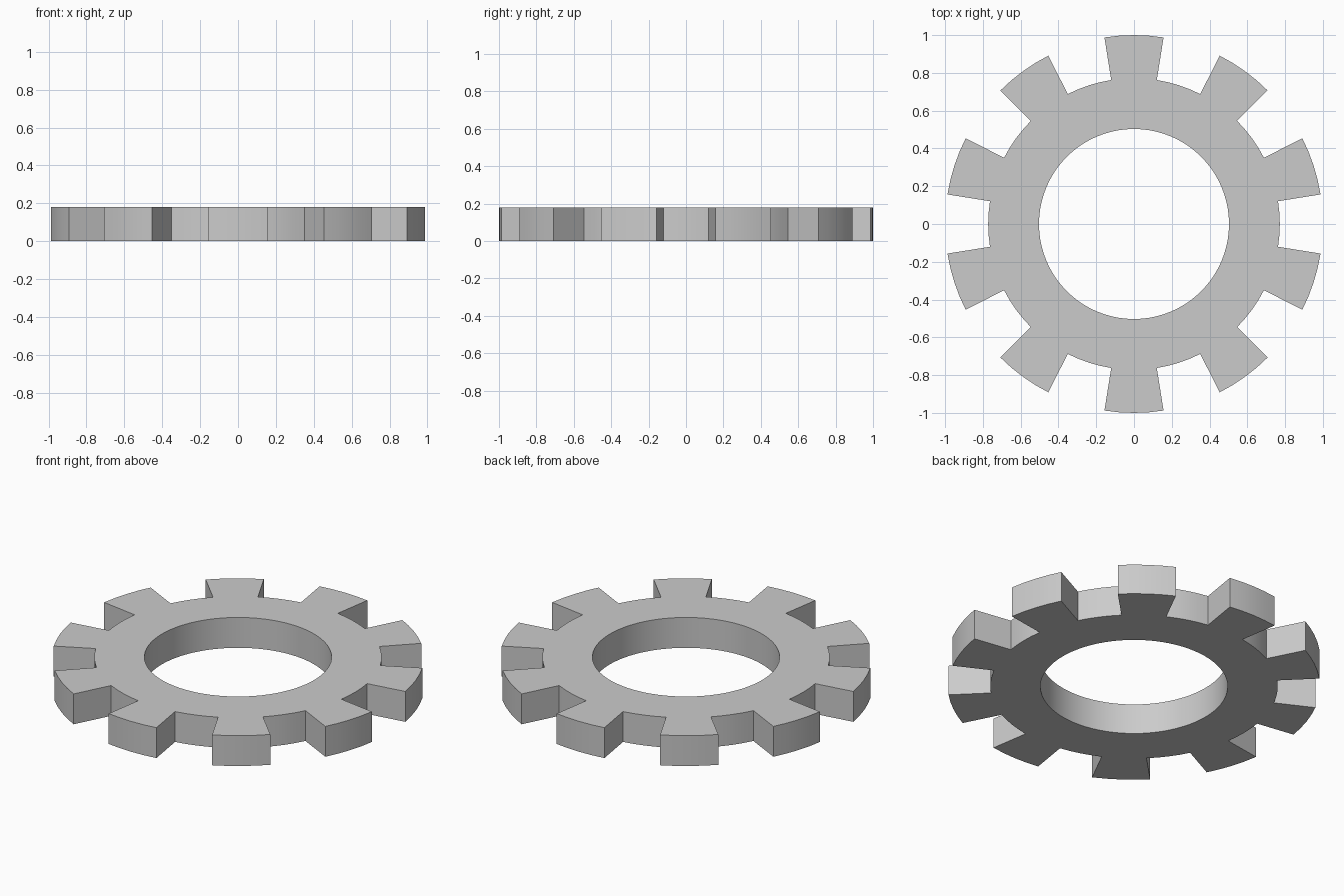
import bpy, bmesh
from math import sin, cos, radians

if "Cube" in bpy.data.objects:
    bpy.data.objects.remove(bpy.data.objects["Cube"])

TEETH, STEPS = 10, 8            # sectors per tooth pitch (half tooth, half gap)
R_HOLE, R_ROOT, R_TIP, HEIGHT = 0.503, 0.772, 1.0, 0.18
N = TEETH * STEPS

bm = bmesh.new()


def ring(radius):
    # start at the left edge of the top tooth
    pts = [radians(90 - 180 / TEETH / 2 + 360 * i / N) for i in range(N)]
    return [bm.verts.new((radius * cos(a), radius * sin(a), 0)) for a in pts]


hole, root, tip = ring(R_HOLE), ring(R_ROOT), ring(R_TIP)

# flat ring body, with a tooth on every first half pitch
for i in range(N):
    j = (i + 1) % N
    bm.faces.new((hole[i], root[i], root[j], hole[j]))
    if i % STEPS < STEPS // 2:
        bm.faces.new((root[i], tip[i], tip[j], root[j]))
bmesh.ops.delete(bm, geom=[v for v in bm.verts if not v.link_faces], context='VERTS')

# thicken into a solid
bottom = bm.faces[:]
dup = bmesh.ops.extrude_face_region(bm, geom=bottom, use_keep_orig=True)
bmesh.ops.translate(bm, vec=(0, 0, HEIGHT),
                    verts=[g for g in dup["geom"] if isinstance(g, bmesh.types.BMVert)])
bmesh.ops.recalc_face_normals(bm, faces=bm.faces[:])

mesh = bpy.data.meshes.new("gear_ring")
bm.to_mesh(mesh)
bm.free()
gear = bpy.data.objects.new("gear_ring", mesh)
bpy.context.collection.objects.link(gear)

# smooth curved walls, sharp tooth edges
bpy.context.view_layer.objects.active = gear
gear.select_set(True)
bpy.ops.object.shade_smooth_by_angle(angle=radians(30))
